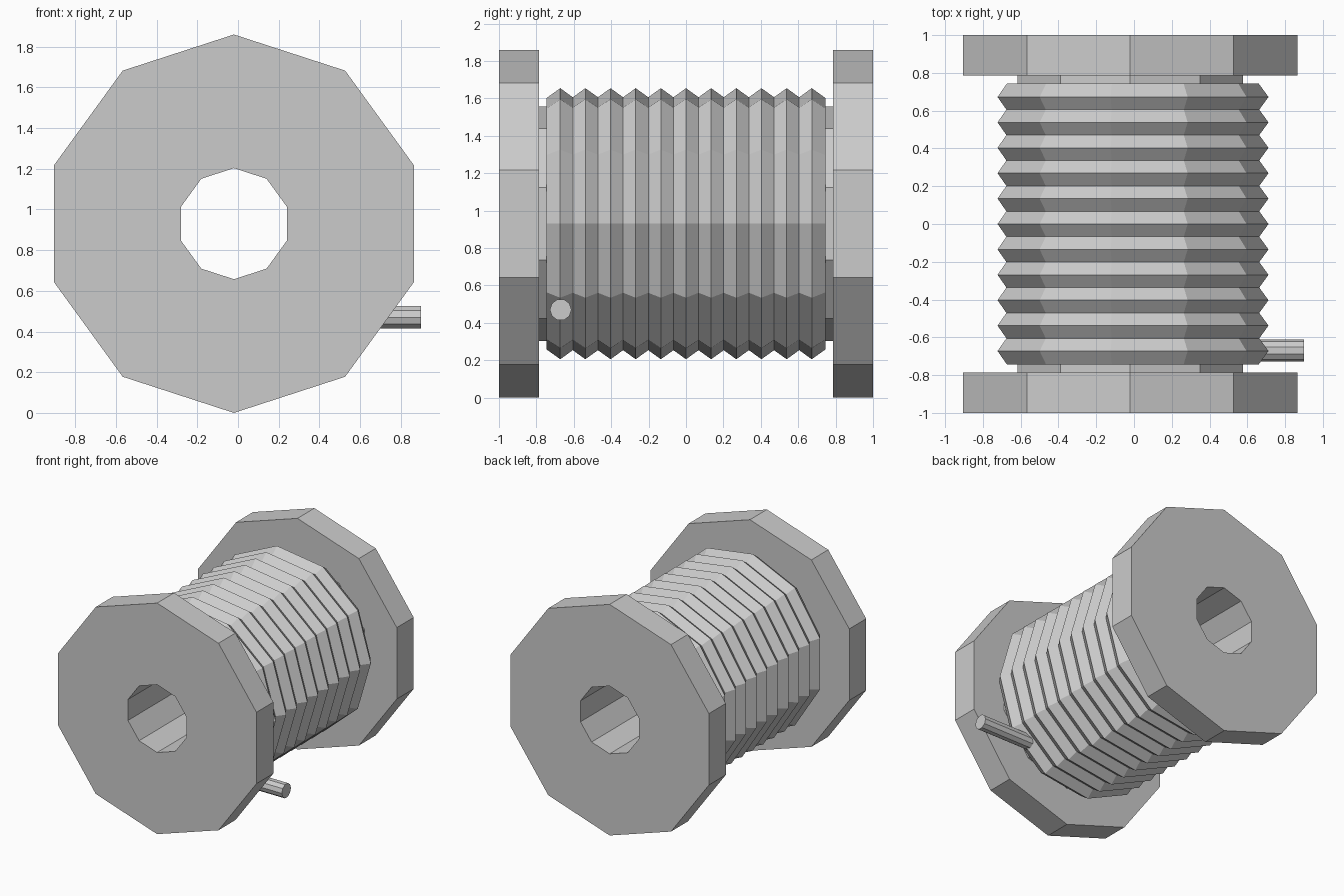
import bpy, bmesh, math
from mathutils import Vector

if "Cube" in bpy.data.objects:
    bpy.data.objects.remove(bpy.data.objects["Cube"], do_unlink=True)

CENTRE = Vector((-0.02, 0, 0.93))

grey = bpy.data.materials.new("plain grey")
grey.use_nodes = True
grey.diffuse_color = (0.6, 0.6, 0.6, 1)
grey.node_tree.nodes["Principled BSDF"].inputs["Base Color"].default_value = (0.6, 0.6, 0.6, 1)


def finish(name, bm):
    bmesh.ops.recalc_face_normals(bm, faces=bm.faces)
    mesh = bpy.data.meshes.new(name)
    bm.to_mesh(mesh)
    bm.free()
    mesh.materials.append(grey)
    obj = bpy.data.objects.new(name, mesh)
    bpy.context.collection.objects.link(obj)
    return obj


def lathe(name, profile, sides, start):
    """Turn a closed (radius, y) profile around the spool's axis."""
    bm = bmesh.new()
    rings = []
    for i in range(sides):
        a = start + math.tau * i / sides
        rings.append([bm.verts.new(CENTRE + Vector((r * math.cos(a), y, r * math.sin(a))))
                      for r, y in profile])
    n = len(profile)
    for i in range(sides):
        here, there = rings[i], rings[(i + 1) % sides]
        for j in range(n):
            k = (j + 1) % n
            bm.faces.new((here[j], here[k], there[k], there[j]))
    return finish(name, bm)


# Ten-sided spool: two flanges, core and through hole in one profile
HOLE, CORE, RIM, INNER = 0.273, 0.628, 0.93, 0.785
half = [(HOLE, -1), (RIM, -1), (RIM, -INNER), (CORE, -INNER)]
lathe("spool", half + [(r, -y) for r, y in reversed(half)], 10, math.pi / 2)

# Eleven wire turns, each with a five-sided section pointing outwards
WIRE, TURN, PITCH = 0.076, 0.656, 0.1345
for t in range(11):
    y = (t - 5) * PITCH
    section = [(TURN + WIRE * math.cos(math.tau * k / 5),
                y + WIRE * math.sin(math.tau * k / 5)) for k in range(5)]
    lathe(f"wire_turn_{t + 1}", section, 11, 0)

# Loose wire end sticking out on the left
bm = bmesh.new()
bmesh.ops.create_cone(bm, cap_ends=True, segments=10, radius1=0.058, radius2=0.058, depth=0.46)
wire_end = finish("wire_end", bm)
wire_end.rotation_euler = (0, math.pi / 2, 0)
wire_end.location = (0.67, -0.67, 0.47)
